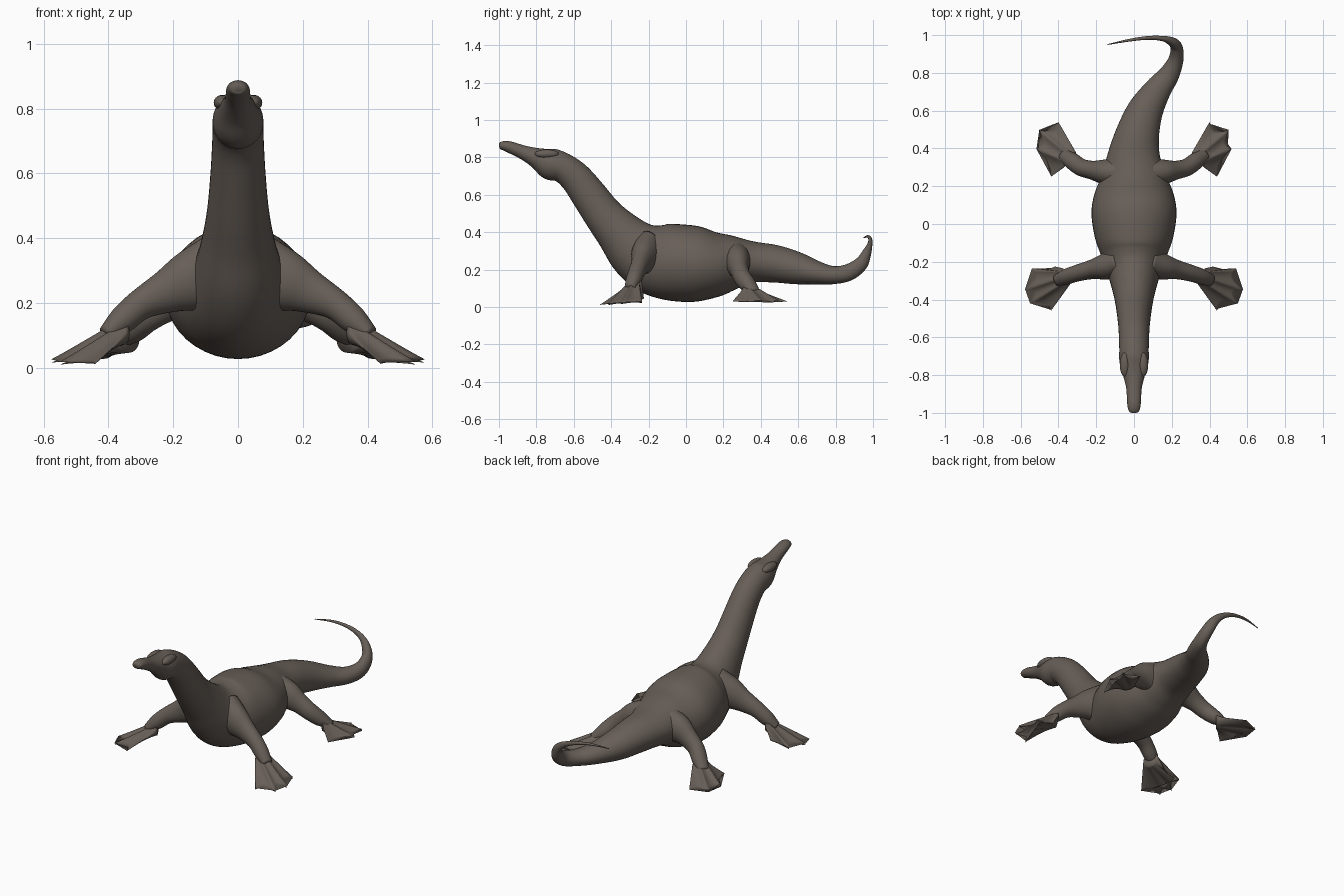
import bpy, bmesh, math
from mathutils import Vector

if "Cube" in bpy.data.objects:
    bpy.data.objects.remove(bpy.data.objects["Cube"])

hide = bpy.data.materials.new("dark brown hide")
hide.use_nodes = True
COLOR = (0.135, 0.112, 0.095, 1)
hide.diffuse_color = COLOR
bsdf = hide.node_tree.nodes["Principled BSDF"]
bsdf.inputs["Base Color"].default_value = COLOR
bsdf.inputs["Roughness"].default_value = 0.8


def finish(name, bm):
    bmesh.ops.recalc_face_normals(bm, faces=bm.faces)
    for f in bm.faces:
        f.smooth = True
    mesh = bpy.data.meshes.new(name)
    bm.to_mesh(mesh)
    bm.free()
    mesh.materials.append(hide)
    obj = bpy.data.objects.new(name, mesh)
    bpy.context.collection.objects.link(obj)
    return obj


def skin(name, rings):
    """Bridge closed rings of points and cap both ends."""
    bm = bmesh.new()
    rows = [[bm.verts.new(p) for p in ring] for ring in rings]
    for a, b in zip(rows, rows[1:]):
        for i in range(len(a)):
            j = (i + 1) % len(a)
            bm.faces.new((a[i], a[j], b[j], b[i]))
    bm.faces.new(rows[0])
    bm.faces.new(rows[-1])
    return finish(name, bm)


def spline(points, steps):
    """Smooth curve through stations of any dimension."""
    out = []
    n = len(points)
    for i in range(n - 1):
        p0, p1, p2, p3 = (points[max(0, min(n - 1, k))] for k in range(i - 1, i + 3))
        for s in range(steps):
            t = s / steps
            out.append([0.5 * (2 * b + (c - a) * t + (2 * a - 5 * b + 4 * c - d) * t * t
                               + (3 * b - a - 3 * c + d) * t ** 3)
                        for a, b, c, d in zip(p0, p1, p2, p3)])
    out.append(list(points[-1]))
    return out


def tube(name, stations, side=1, sides=32, steps=5):
    """Stations are x, y, z, half width, half height."""
    pts = spline([(s[0] * side, *s[1:]) for s in stations], steps)
    rings = []
    for i, p in enumerate(pts):
        tangent = Vector(pts[min(i + 1, len(pts) - 1)][:3]) - Vector(pts[max(i - 1, 0)][:3])
        tangent.normalize()
        across = tangent.cross(Vector((0, 0, 1))).normalized()
        up = across.cross(tangent)
        rings.append([Vector(p[:3]) + across * p[3] * math.cos(a) + up * p[4] * math.sin(a)
                      for a in (2 * math.pi * k / sides for k in range(sides))])
    return skin(name, rings)


def webbed_foot(name, base, toes, height, side):
    """Flattened fan with toe ridges and a scalloped web."""
    sides, rows, gaps = 72, 12, len(toes) - 1
    start, end = Vector(base[0]), Vector(base[1])
    heel = (start + end) / 2
    tips = [Vector(t) for t in toes]
    rings = []
    for row in range(rows + 1):
        r = row / rows
        ring = []
        for k in range(sides):
            a = 2 * math.pi * k / sides
            t = (1 - math.cos(a)) / 2
            g = min(int(t * gaps), gaps - 1)
            f = t * gaps - g
            tip = tips[g].lerp(tips[g + 1], f)
            web = math.sin(math.pi * f) ** 0.8
            tip = tip.lerp(heel, 0.17 * web)
            p = start.lerp(end, t).lerp(tip, r)
            thick = height * (1 - r) ** 1.3 + 0.005
            p.z += math.sin(a) * thick + 0.014 * r * (1 - 0.6 * r) * (1 - 2 * web)
            p.z = max(p.z, 0.0)
            p.x *= side
            ring.append(p)
        rings.append(ring)
    return skin(name, rings)


# Snout, head, neck, trunk and curled tail
tube("body", [
    (0, -1.0, .863, .010, .008), (0, -.99, .863, .027, .020),
    (0, -.95, .857, .036, .030), (0, -.87, .826, .041, .038),
    (0, -.80, .797, .058, .055), (0, -.73, .766, .077, .084),
    (0, -.66, .745, .078, .080), (0, -.59, .69, .080, .086),
    (0, -.52, .60, .085, .095), (0, -.44, .49, .095, .105),
    (0, -.36, .40, .110, .125), (0, -.27, .31, .135, .160),
    (0, -.18, .26, .168, .190), (0, -.08, .24, .205, .205),
    (0, .05, .23, .225, .203), (0, .15, .228, .212, .178),
    (0, .25, .237, .175, .146), (0, .36, .24, .140, .110),
    (.02, .48, .23, .115, .100), (.06, .60, .205, .095, .085),
    (.125, .71, .18, .072, .060), (.185, .79, .17, .055, .048),
    (.222, .87, .185, .040, .045), (.225, .935, .23, .032, .038),
    (.20, .965, .285, .024, .028), (.15, .982, .33, .014, .018),
    (.07, .985, .362, .010, .011), (-.03, .972, .377, .007, .007),
    (-.14, .95, .37, .002, .002)], sides=40)

front_leg = [(.07, -.20, .29, .080, .120), (.15, -.225, .265, .070, .095),
             (.22, -.24, .235, .052, .068), (.30, -.26, .195, .044, .048),
             (.36, -.28, .145, .041, .042), (.41, -.30, .105, .030, .022)]
front_base = ((.375, -.235, .12), (.335, -.315, .105))
front_toes = [(.42, -.225, .04), (.54, -.235, .02), (.577, -.345, .015),
              (.55, -.42, .008), (.44, -.46, .006)]

back_leg = [(.07, .27, .25, .080, .100), (.15, .275, .235, .068, .085),
            (.22, .285, .20, .050, .060), (.28, .30, .16, .046, .050),
            (.33, .335, .115, .044, .042), (.38, .37, .08, .030, .020)]
back_base = ((.37, .30, .085), (.305, .375, .085))
back_toes = [(.44, .25, .025), (.52, .40, .025), (.505, .50, .025), (.40, .54, .025)]

for side, word in ((1, "left"), (-1, "right")):
    # Legs and webbed feet
    tube(word + "_front_leg", front_leg, side)
    webbed_foot(word + "_front_foot", front_base, front_toes, .036, side)
    tube(word + "_back_leg", back_leg, side)
    webbed_foot(word + "_back_foot", back_base, back_toes, .034, side)
    # Brow ridge above the cheek
    bm = bmesh.new()
    bmesh.ops.create_uvsphere(bm, u_segments=24, v_segments=14, radius=1)
    for v in bm.verts:
        v.co = Vector((v.co.x * .027 + .048 * side, v.co.y * .065 - .745,
                       v.co.z * .024 + .818))
    finish(word + "_brow", bm)
